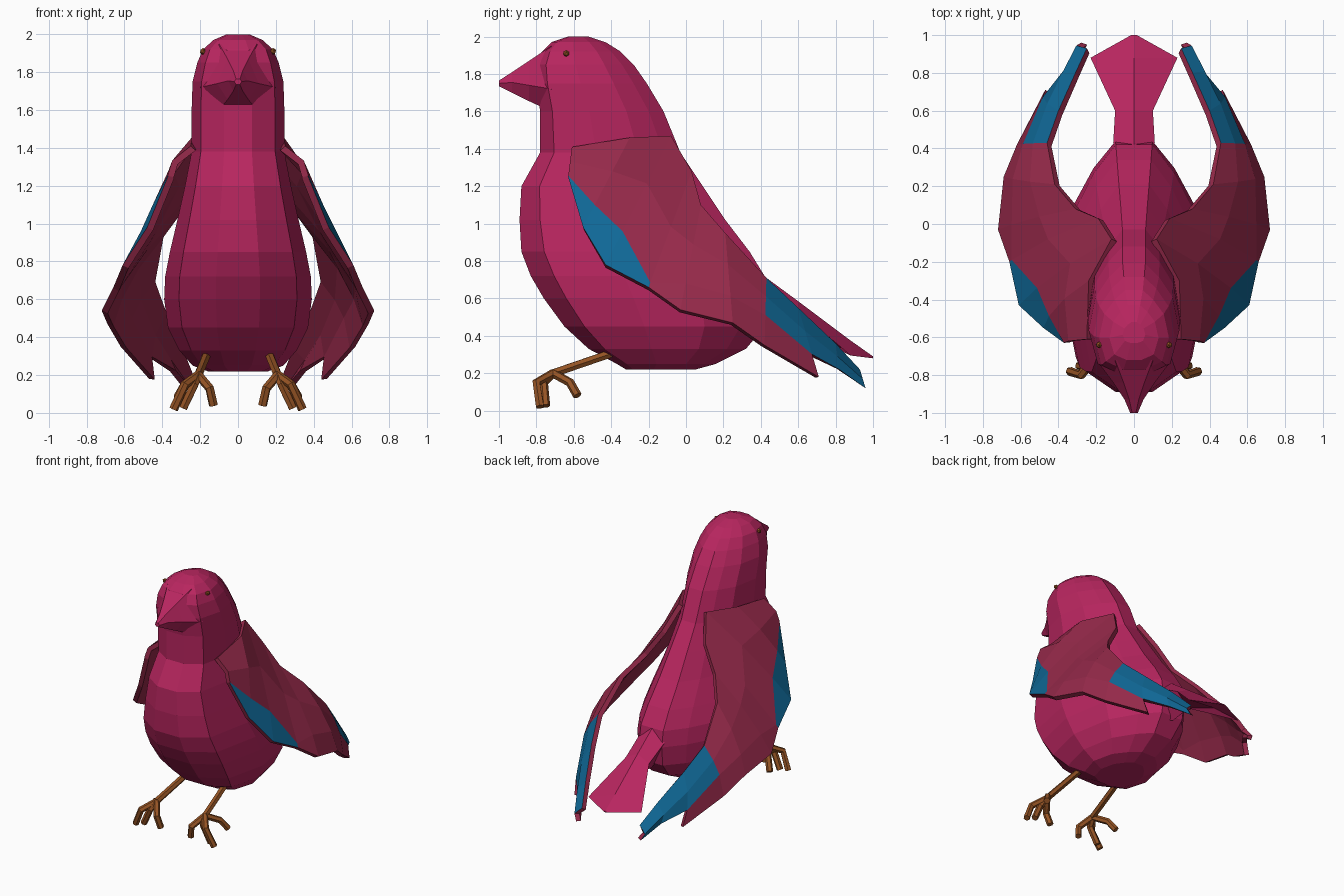
import bpy
import bmesh
from mathutils import Vector

default_cube = bpy.data.objects.get("Cube")
if default_cube:
    bpy.data.objects.remove(default_cube, do_unlink=True)


def make_material(name, colour):
    material = bpy.data.materials.new(name)
    material.use_nodes = True
    material.diffuse_color = (*colour, 1)
    shader = material.node_tree.nodes["Principled BSDF"]
    shader.inputs["Base Color"].default_value = (*colour, 1)
    shader.inputs["Roughness"].default_value = 0.8
    return material


crimson = make_material("crimson feathers", (0.48, 0.019, 0.115))
maroon = make_material("maroon wing", (0.31, 0.023, 0.07))
blue = make_material("blue wing patch", (0.005, 0.138, 0.305))
brown = make_material("brown legs", (0.305, 0.089, 0.018))


def finish(bm, name, materials, fix_normals=True):
    if fix_normals:
        bmesh.ops.recalc_face_normals(bm, faces=bm.faces)
    mesh = bpy.data.meshes.new(name)
    bm.to_mesh(mesh)
    bm.free()
    for material in materials:
        mesh.materials.append(material)
    obj = bpy.data.objects.new(name, mesh)
    bpy.context.collection.objects.link(obj)
    return obj


def loft(name, rings, material):
    """Skin a list of closed rings and cap both ends."""
    bm = bmesh.new()
    loops = [[bm.verts.new(point) for point in ring] for ring in rings]
    for a, b in zip(loops, loops[1:]):
        for i in range(len(a)):
            j = (i + 1) % len(a)
            bm.faces.new((a[i], a[j], b[j], b[i]))
    bm.faces.new(loops[0])
    bm.faces.new(loops[-1])
    return finish(bm, name, [material])


# Body and head: level rings with a broad breast and a narrow spine
half_section = [(0.3, 0), (0.8, 0.1), (1, 0.4), (0.85, 0.7), (0.55, 0.88), (0.25, 1)]
section = half_section + [(-u, v) for u, v in reversed(half_section)]
body_levels = [  # height, breast y, back y, half width
    (0.22, -0.32, 0.05, 0.16),
    (0.25, -0.37, 0.16, 0.24),
    (0.33, -0.52, 0.32, 0.31),
    (0.45, -0.65, 0.42, 0.37),
    (0.6, -0.76, 0.44, 0.39),
    (0.72, -0.83, 0.42, 0.385),
    (0.85, -0.88, 0.34, 0.36),
    (1.02, -0.89, 0.21, 0.32),
    (1.2, -0.88, 0.09, 0.28),
    (1.38, -0.78, -0.03, 0.245),
    (1.6, -0.78, -0.12, 0.245),
    (1.75, -0.8, -0.21, 0.24),
    (1.85, -0.8, -0.28, 0.215),
    (1.92, -0.77, -0.35, 0.185),
    (1.97, -0.72, -0.43, 0.13),
    (2.0, -0.63, -0.52, 0.06),
]
loft("body", [[(u * w, front + v * (back - front), z) for u, v in section]
              for z, front, back, w in body_levels], crimson)

# Beak: tapering six-sided rings
beak_rings = [  # y, half width, bottom, middle, top
    (-0.72, 0.2, 1.6, 1.72, 1.95),
    (-0.84, 0.11, 1.655, 1.74, 1.87),
    (-0.93, 0.05, 1.7, 1.755, 1.81),
    (-1.0, 0.02, 1.735, 1.75, 1.765),
]
loft("beak", [[(w, y, mid), (w / 2, y, top), (-w / 2, y, top),
               (-w, y, mid), (-w / 2, y, low), (w / 2, y, low)]
              for y, w, low, mid, top in beak_rings], crimson)

# Tail: arched fan growing out of the spine
tail_rings = [  # y, ridge height, half width, side drop, thickness
    (0.3, 0.86, 0.09, 0.1, 0.4),
    (0.43, 0.71, 0.11, 0.08, 0.3),
    (0.6, 0.585, 0.1, 0.05, 0.15),
    (0.88, 0.375, 0.23, 0.08, 0.06),
    (1.0, 0.29, 0.015, 0.005, 0.01),
]
loft("tail", [[(0, y, z), (w, y, z - drop), (0, y, z - thick), (-w, y, z - drop)]
              for y, z, w, drop, thick in tail_rings], crimson)

# Wings: strips between the upper and the lower edge, given thickness
upper_edge = [
    (0.25, -0.61, 1.41), (0.24, -0.3, 1.46), (0.12, -0.08, 1.47), (0.19, 0.03, 1.28),
    (0.31, 0.08, 1.1), (0.42, 0.21, 0.95), (0.46, 0.43, 0.71), (0.4, 0.6, 0.55),
    (0.31, 0.8, 0.36), (0.25, 0.93, 0.22),
]
lower_edge = [
    (0.37, -0.63, 1.25), (0.48, -0.55, 0.98), (0.61, -0.43, 0.78), (0.66, -0.2, 0.66),
    (0.72, -0.03, 0.54), (0.69, 0.25, 0.47), (0.62, 0.42, 0.35), (0.47, 0.71, 0.18),
    (0.36, 0.82, 0.22), (0.28, 0.96, 0.12),
]
patch_height = [0.04, 0.25, 0.26, 0.04, 0.25, 0.3, 0.45, 0.33, 0, 0]


def make_wing(name, side):
    bm = bmesh.new()
    rows = []
    for top, bottom, f in zip(upper_edge, lower_edge, patch_height):
        top, bottom = Vector(top), Vector(bottom)
        row = []
        for t in (0, (1 - f) / 2, 1 - f, 1):
            point = top.lerp(bottom, t)
            point.x += 0.16 * t * (1 - t)
            point.x *= side
            row.append(bm.verts.new(point))
        rows.append(row)
    for s, (a, b) in enumerate(zip(rows, rows[1:])):
        for k in range(3):
            if s > 6 and k == 2:      # notch between the two wing tips
                continue
            corners = [a[k], a[k + 1], b[k + 1], b[k]]
            face = bm.faces.new(corners if side > 0 else corners[::-1])
            shoulder_patch = s < 3 and k == 2
            tip_patch = s >= 6 and k < 2
            face.material_index = int(shoulder_patch or tip_patch)
    loose = [v for v in bm.verts if not v.link_faces]
    bmesh.ops.delete(bm, geom=loose, context='VERTS')
    wing = finish(bm, name, [maroon, blue], fix_normals=False)
    shell = wing.modifiers.new("thickness", 'SOLIDIFY')
    shell.thickness = 0.035
    shell.offset = -1
    shell.material_offset = -1
    shell.material_offset_rim = -1


# Legs: faceted tubes along short paths
def make_tubes(name, paths, radius):
    curve = bpy.data.curves.new(name, 'CURVE')
    curve.dimensions = '3D'
    curve.bevel_depth = radius
    curve.bevel_resolution = 1
    curve.use_fill_caps = True
    for path in paths:
        spline = curve.splines.new('POLY')
        spline.points.add(len(path) - 1)
        for point, co in zip(spline.points, path):
            point.co = (*co, 1)
    helper = bpy.data.objects.new(name + " path", curve)
    mesh = bpy.data.meshes.new_from_object(helper)
    bpy.data.objects.remove(helper)
    mesh.materials.clear()
    mesh.materials.append(brown)
    for face in mesh.polygons:
        face.use_smooth = False
        face.material_index = 0
    obj = bpy.data.objects.new(name, mesh)
    bpy.context.collection.objects.link(obj)


ankle = (0.21, -0.71, 0.2)
leg_paths = [
    [(0.16, -0.36, 0.32), ankle],
    [ankle, (0.28, -0.8, 0.15), (0.34, -0.78, 0.02)],
    [ankle, (0.23, -0.76, 0.15), (0.29, -0.75, 0.025)],
    [ankle, (0.15, -0.79, 0.13), (0.13, -0.77, 0.04)],
    [ankle, (0.28, -0.62, 0.15), (0.32, -0.58, 0.08)],
]

for label, side in (("left", 1), ("right", -1)):
    make_wing(label + " wing", side)
    make_tubes(label + " leg", [[(side * x, y, z) for x, y, z in path]
                                for path in leg_paths], 0.024)
    # Eye: a small bead on the side of the head
    bm = bmesh.new()
    bmesh.ops.create_icosphere(bm, subdivisions=1, radius=0.018)
    bmesh.ops.translate(bm, verts=bm.verts, vec=(side * 0.185, -0.64, 1.91))
    finish(bm, label + " eye", [brown])
